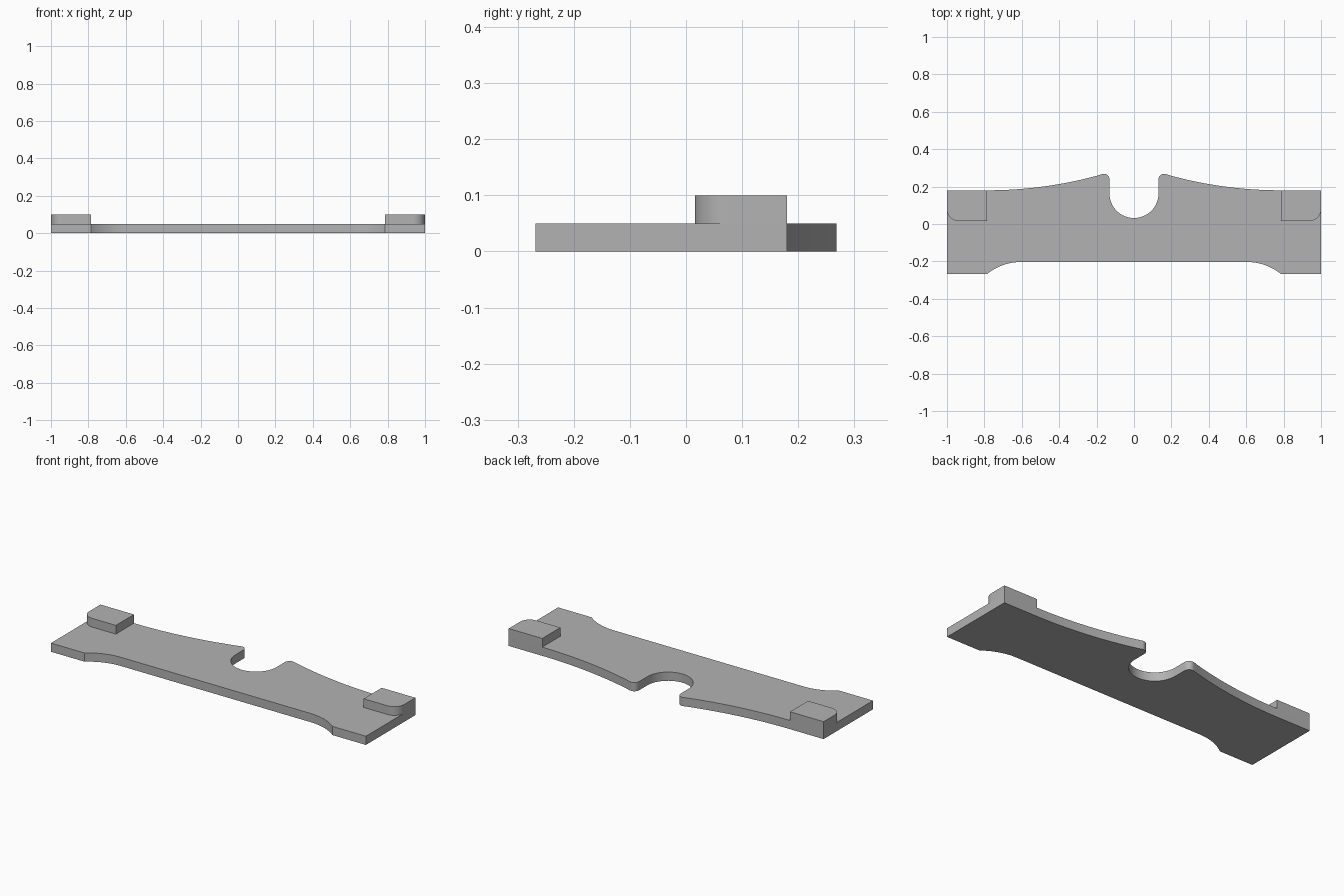
import bpy
import bmesh
from math import cos, sin, radians, asin, degrees

cube = bpy.data.objects.get("Cube")
if cube:
    bpy.data.objects.remove(cube, do_unlink=True)

GREY = (0.45, 0.45, 0.45, 1)
mat = bpy.data.materials.new("plain grey")
mat.use_nodes = True
mat.diffuse_color = GREY
mat.node_tree.nodes["Principled BSDF"].inputs["Base Color"].default_value = GREY

THICK, TOP = 0.05, 0.1     # plate top and pad top
BACK, FRONT = 0.18, -0.268
PAD_X = 0.787              # inner edge of the pads


def arc(cx, cy, r, a0, a1, n):
    """Points on a circular arc, angles in degrees."""
    angles = [radians(a0 + (a1 - a0) * i / n) for i in range(n + 1)]
    return [(cx + r * cos(a), cy + r * sin(a)) for a in angles]


def mirror(points):
    return [(-x, y) for x, y in reversed(points)]


def prism(name, outline, z0, z1):
    """Extrude a flat outline upwards into a solid."""
    bm = bmesh.new()
    face = bm.faces.new([bm.verts.new((x, y, z0)) for x, y in outline])
    out = bmesh.ops.extrude_face_region(bm, geom=[face])
    top = [v for v in out["geom"] if isinstance(v, bmesh.types.BMVert)]
    bmesh.ops.translate(bm, verts=top, vec=(0, 0, z1 - z0))
    bmesh.ops.recalc_face_normals(bm, faces=bm.faces)
    mesh = bpy.data.meshes.new(name)
    bm.to_mesh(mesh)
    bm.free()
    mesh.materials.append(mat)
    obj = bpy.data.objects.new(name, mesh)
    bpy.context.collection.objects.link(obj)
    bpy.ops.object.select_all(action="DESELECT")
    obj.select_set(True)
    bpy.context.view_layer.objects.active = obj
    bpy.ops.object.shade_smooth_by_angle(angle=radians(30))
    return obj


# Plate: right half of the outline, from the notch bottom round to the front
sweep_r, flare_r = 2.26, 0.296
sweep = degrees(asin((PAD_X - 0.169) / sweep_r))
flare = degrees(asin((PAD_X - 0.602) / flare_r))
half = arc(0, 0.163, 0.131, -90, 0, 16)[1:]                        # round notch
half += arc(0.161, 0.238, 0.03, 180, 90 - sweep, 8)                # rounded horn
half += arc(PAD_X, BACK + sweep_r, sweep_r, -90 - sweep, -90, 20)[1:]  # swept back edge
half += [(1, BACK), (1, FRONT)]
half += arc(0.602, -0.203 - flare_r, flare_r, 90 - flare, 90, 12)  # front flare
half = [(x, max(y, FRONT)) for x, y in half]
prism("plate", [(0, 0.032)] + half + mirror(half), 0, THICK)

# Raised pads with one rounded outer front corner
pad = [(PAD_X, BACK), (PAD_X, 0.016)]
pad += arc(0.938, 0.078, 0.062, -90, 0, 12) + [(1, BACK)]
prism("left_pad", pad, THICK, TOP)
prism("right_pad", mirror(pad), THICK, TOP)
